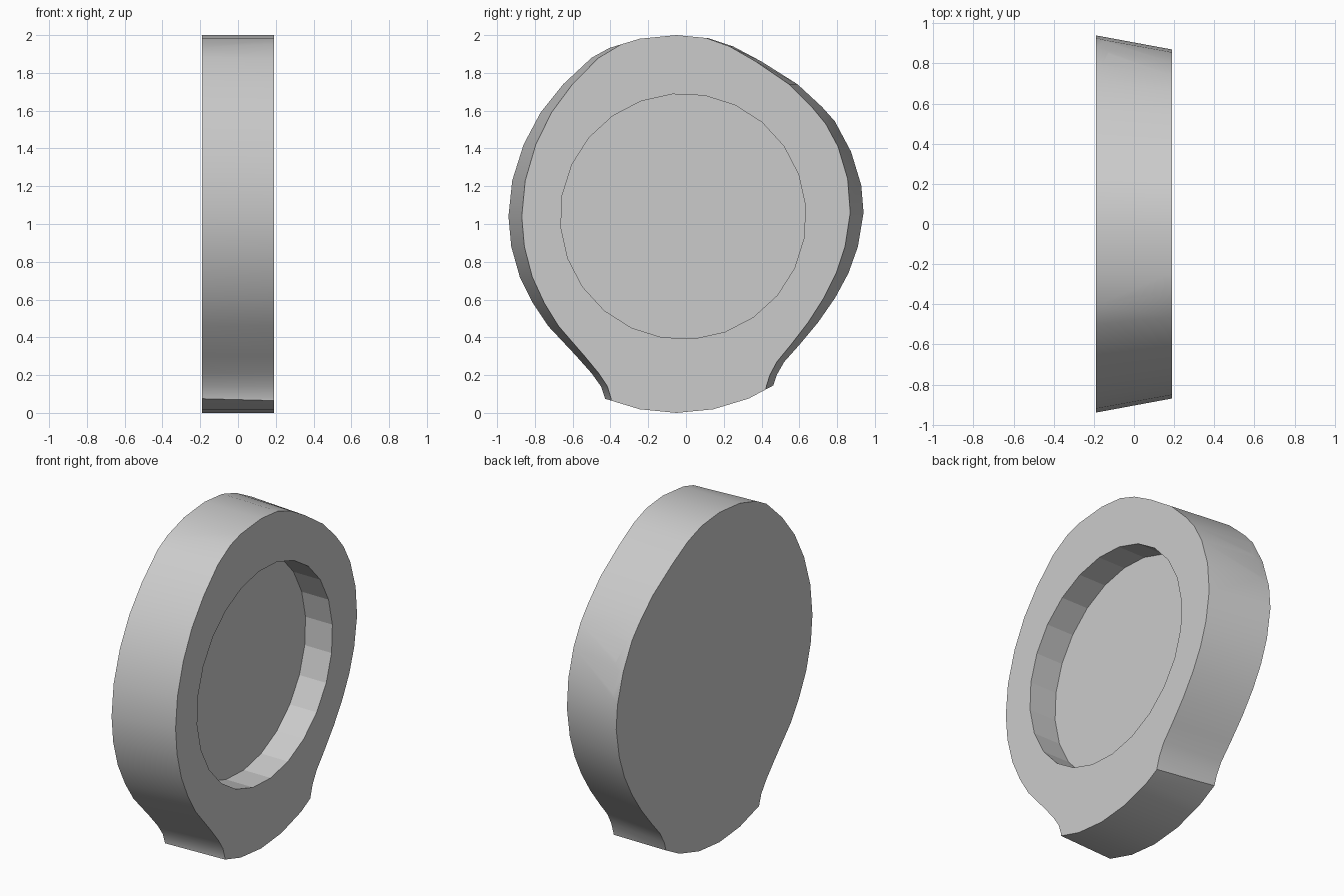
import bpy, bmesh
from math import cos, sin, radians, hypot
from mathutils import Vector

if "Cube" in bpy.data.objects:
    bpy.data.objects.remove(bpy.data.objects["Cube"], do_unlink=True)

HALF = 0.19        # half thickness along x
TAPER = 0.925      # width of the recessed face relative to the plain face
HUB = (-0.015, 1.04)
HUB_RADIUS = 0.65

# Rounded head outline (y, z), narrowing to a neck at the bottom
OUTLINE = [
    (0.45, -0.05), (0.45, 0.08), (0.46, 0.14), (0.48, 0.2), (0.52, 0.27),
    (0.6, 0.36), (0.7, 0.48), (0.79, 0.61), (0.86, 0.74), (0.91, 0.88),
    (0.94, 1.06), (0.925, 1.24), (0.87, 1.41), (0.8, 1.53), (0.72, 1.62),
    (0.59, 1.74), (0.4, 1.86), (0.25, 1.94), (0.1, 1.99), (-0.1, 2.04),
    (-0.3, 1.99), (-0.5, 1.88), (-0.65, 1.74), (-0.77, 1.59), (-0.86, 1.42),
    (-0.92, 1.23), (-0.94, 1.04), (-0.925, 0.88), (-0.88, 0.72),
    (-0.81, 0.58), (-0.73, 0.46), (-0.58, 0.3), (-0.5, 0.21), (-0.45, 0.14),
    (-0.43, 0.08), (-0.42, -0.05),
]


def prism(name, points, x0, x1, scale=1.0):
    """Loft a closed (y, z) outline from x0 to x1, scaling y at x1."""
    bm = bmesh.new()
    back = [bm.verts.new((x0, y, z)) for y, z in points]
    front = [bm.verts.new((x1, y * scale, z)) for y, z in points]
    bm.faces.new(back)
    bm.faces.new(front)
    n = len(points)
    for i in range(n):
        j = (i + 1) % n
        bm.faces.new((back[i], back[j], front[j], front[i]))
    bmesh.ops.recalc_face_normals(bm, faces=bm.faces)
    mesh = bpy.data.meshes.new(name)
    bm.to_mesh(mesh)
    bm.free()
    obj = bpy.data.objects.new(name, mesh)
    bpy.context.collection.objects.link(obj)
    return obj


def ring(centre, radius, count, start):
    angles = [radians(start + 360 * i / count) for i in range(count)]
    return [(centre[0] + radius * cos(a), centre[1] + radius * sin(a)) for a in angles]


def cut(obj, cutter, operation):
    cutter.hide_render = True
    mod = obj.modifiers.new(operation.lower(), "BOOLEAN")
    mod.operation = operation
    mod.solver = "EXACT"
    mod.object = cutter
    bpy.ops.object.modifier_apply(modifier=mod.name)
    bpy.data.objects.remove(cutter, do_unlink=True)


# Tapered body
body = prism("recessed_body", OUTLINE, -HALF, HALF, TAPER)
bpy.context.view_layer.objects.active = body
body.select_set(True)

# Trim top and bottom to a round disc
cut(body, prism("trim_disc", ring((-0.05, 1.0), 1.0, 32, 0), -1, 1), "INTERSECT")

# Round recess in the narrower face
cut(body, prism("recess_cutter", ring(HUB, HUB_RADIUS, 24, 5), 0.01, 1), "DIFFERENCE")

# Smooth outer side, faceted recess wall
bpy.ops.object.shade_smooth_by_angle(angle=radians(30))
for face in body.data.polygons:
    c = face.center
    if hypot(c.y - HUB[0], c.z - HUB[1]) < HUB_RADIUS + 0.01:
        face.use_smooth = False

# Plain grey
grey = bpy.data.materials.new("light_grey")
grey.use_nodes = True
colour = (0.6, 0.6, 0.6, 1.0)
grey.diffuse_color = colour
grey.node_tree.nodes["Principled BSDF"].inputs["Base Color"].default_value = colour
body.data.materials.clear()
body.data.materials.append(grey)
